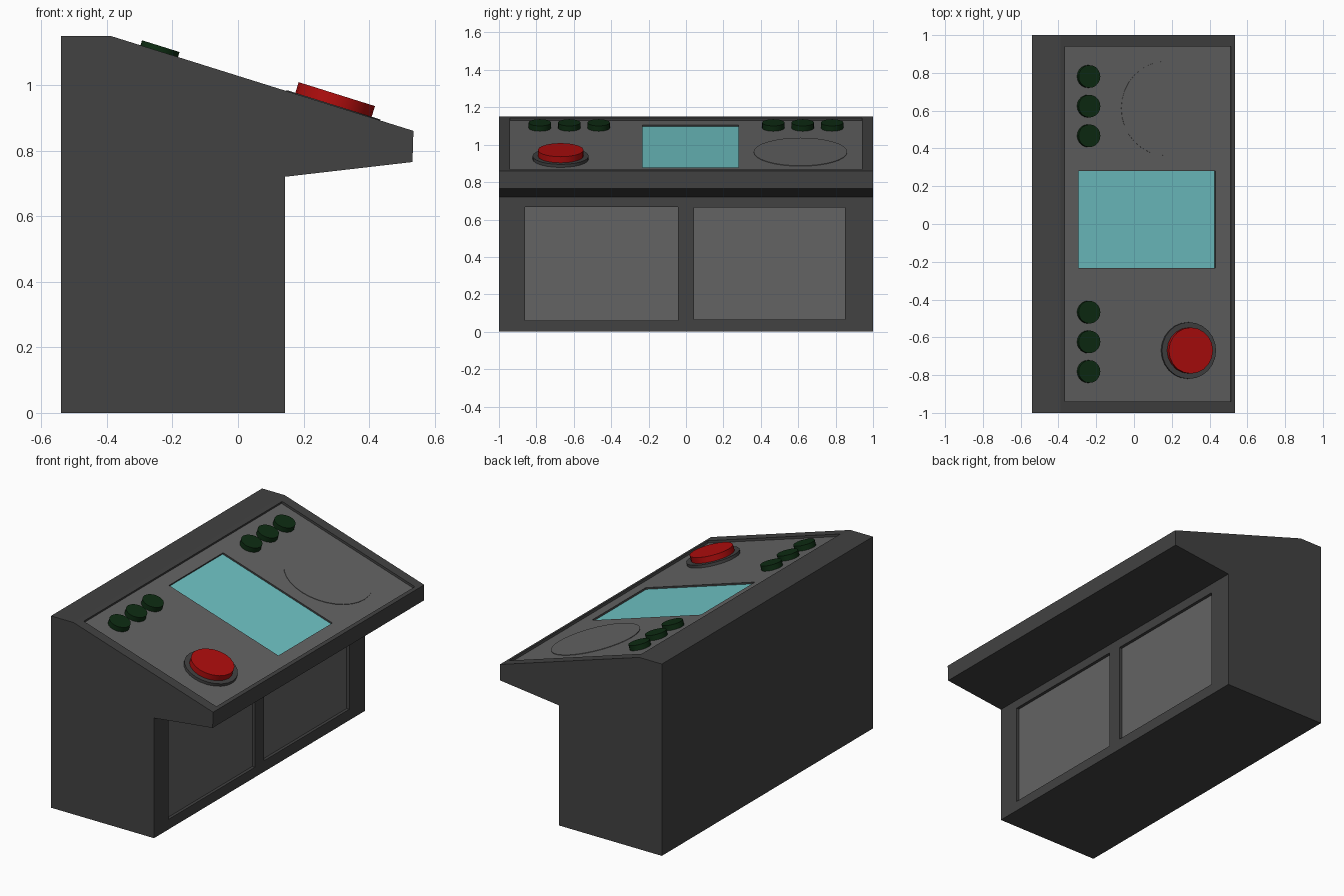
import bpy, bmesh, math
from mathutils import Matrix, Vector

if "Cube" in bpy.data.objects:
    bpy.data.objects.remove(bpy.data.objects["Cube"])


def material(name, rgb):
    m = bpy.data.materials.new(name)
    m.diffuse_color = (*rgb, 1)
    m.use_nodes = True
    m.node_tree.nodes["Principled BSDF"].inputs["Base Color"].default_value = m.diffuse_color
    return m


DARK = material("dark grey", (0.054, 0.054, 0.054))
GREY = material("panel grey", (0.125, 0.125, 0.125))
TEAL = material("screen teal", (0.16, 0.55, 0.56))
RED = material("button red", (0.43, 0.004, 0.004))
GREEN = material("button green", (0.004, 0.025, 0.006))

# Sloped desk frame: local x runs down the slope, local z points out of it
TOP, LIP = Vector((-0.39, 0, 1.15)), Vector((0.535, 0, 0.86))
ANGLE = math.atan2(TOP.z - LIP.z, LIP.x - TOP.x)
SLOPE = Matrix.Translation(TOP) @ Matrix.Rotation(ANGLE, 4, 'Y')
PANEL_DEPTH, SCREEN_DEPTH = 0.014, 0.024


def make_object(name, bm, *mats):
    bmesh.ops.recalc_face_normals(bm, faces=bm.faces)
    me = bpy.data.meshes.new(name)
    bm.to_mesh(me)
    bm.free()
    for m in mats:
        me.materials.append(m)
    ob = bpy.data.objects.new(name, me)
    bpy.context.collection.objects.link(ob)
    return ob


def box(name, lo, hi, frame=Matrix()):
    lo, hi = Vector(lo), Vector(hi)
    bm = bmesh.new()
    bmesh.ops.create_cube(bm, size=1, matrix=frame @ Matrix.Translation((lo + hi) / 2)
                          @ Matrix.Diagonal((*(hi - lo), 1)))
    return make_object(name, bm, DARK)


def disc(name, u, y, radius, top, mat, sides):
    """Round part standing on the recessed panel, its top measured from the slope."""
    base = -PANEL_DEPTH - 0.002
    bm = bmesh.new()
    bmesh.ops.create_cone(bm, cap_ends=True, segments=sides, radius1=radius,
                          radius2=radius, depth=top - base,
                          matrix=SLOPE @ Matrix.Translation((u, y, (top + base) / 2)))
    ob = make_object(name, bm, mat)
    bpy.context.view_layer.objects.active = ob
    ob.select_set(True)
    bpy.ops.object.shade_smooth_by_angle(angle=math.radians(30))
    ob.select_set(False)
    return ob


# Cabinet: side profile extruded across the width
profile = [(-0.54, 0), (0.143, 0), (0.143, 0.72), (0.532, 0.765),
           (LIP.x, LIP.z), (TOP.x, TOP.z), (-0.54, 1.15)]
bm = bmesh.new()
face = bm.faces.new([bm.verts.new((x, -1, z)) for x, z in profile])
ext = bmesh.ops.extrude_face_region(bm, geom=[face])
bmesh.ops.translate(bm, vec=(0, 2, 0),
                    verts=[v for v in ext["geom"] if isinstance(v, bmesh.types.BMVert)])
cabinet = make_object("cabinet", bm, DARK, GREY, TEAL)

# Recesses for the desk panel, the screen and the two doors
cutters = [
    box("panel_cutter", (0.026, -0.94, -PANEL_DEPTH), (0.948, 0.94, 0.1), SLOPE),
    box("screen_cutter", (0.104, -0.232, -SCREEN_DEPTH), (0.864, 0.28, 0.1), SLOPE),
    box("left_door_cutter", (0.125, -0.862, 0.06), (0.3, -0.043, 0.668)),
    box("right_door_cutter", (0.125, 0.042, 0.066), (0.3, 0.85, 0.664)),
]
bpy.context.view_layer.objects.active = cabinet
for c in cutters:
    c.hide_render = True
    mod = cabinet.modifiers.new("recess", 'BOOLEAN')
    mod.operation, mod.solver, mod.object = 'DIFFERENCE', 'EXACT', c
    bpy.ops.object.modifier_apply(modifier=mod.name)
    bpy.data.objects.remove(c)

# Colour the recess floors by direction and depth
inverse = SLOPE.inverted()
up = SLOPE.to_3x3() @ Vector((0, 0, 1))
for p in cabinet.data.polygons:
    depth = -(inverse @ p.center).z
    p.material_index = 0
    if p.normal.dot(up) > 0.99 and depth > 0.005:
        p.material_index = 2 if depth > (PANEL_DEPTH + SCREEN_DEPTH) / 2 else 1
    elif p.normal.x > 0.99 and p.center.x < 0.135:
        p.material_index = 1

# Green key buttons, three on each side of the screen
for side in (-1, 1):
    for i in range(3):
        disc("green_button", 0.157, side * (0.467 + 0.157 * i), 0.06, 0.016, GREEN, 20)

# Large red button on its dark collar
disc("red_button_collar", 0.713, -0.67, 0.15, 0.003, DARK, 24)
disc("red_button", 0.713, -0.67, 0.122, 0.037, RED, 20)

# Low round pad on the other side of the screen
disc("round_pad", 0.592, 0.612, 0.25, -PANEL_DEPTH + 0.003, GREY, 32)
